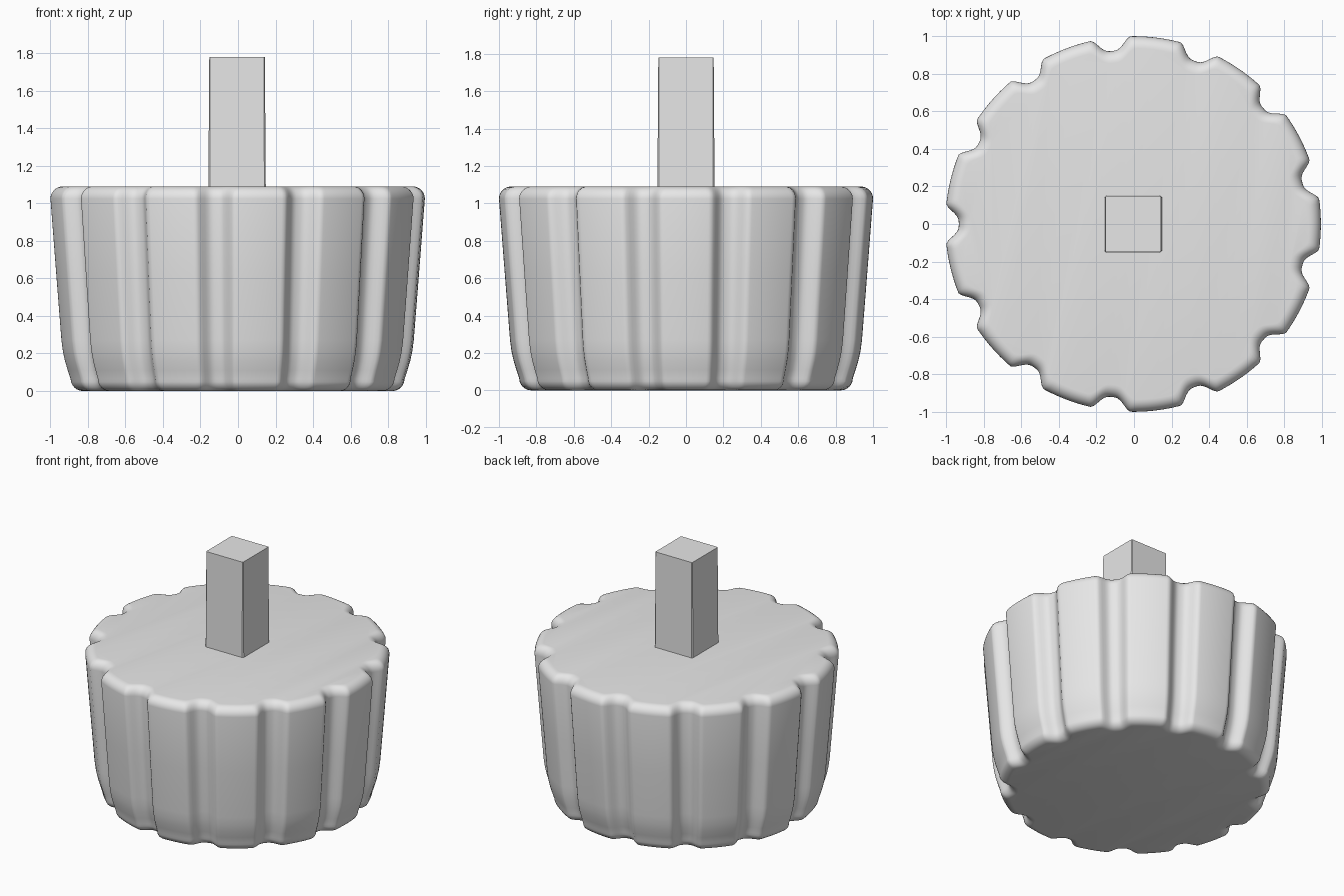
import bpy, bmesh
from math import pi, sin, cos, radians

cube = bpy.data.objects.get("Cube")
if cube:
    bpy.data.objects.remove(cube, do_unlink=True)

grey = bpy.data.materials.new("light_grey")
grey.use_nodes = True
grey.diffuse_color = (0.8, 0.8, 0.8, 1)
grey.node_tree.nodes["Principled BSDF"].inputs["Base Color"].default_value = (0.8, 0.8, 0.8, 1)

GROOVES = 13
STEPS = 32          # columns per groove
AXIS_X = -0.005
TOP = 1.09
FILLET = 0.065


def finish(bm, name):
    bmesh.ops.recalc_face_normals(bm, faces=bm.faces)
    mesh = bpy.data.meshes.new(name)
    bm.to_mesh(mesh)
    bm.free()
    mesh.materials.append(grey)
    obj = bpy.data.objects.new(name, mesh)
    bpy.context.collection.objects.link(obj)
    obj.location.x = AXIS_X
    bpy.ops.object.select_all(action="DESELECT")
    obj.select_set(True)
    bpy.context.view_layer.objects.active = obj
    bpy.ops.object.shade_smooth_by_angle(angle=radians(35))
    return obj


def loft(name, rings):
    """Bridge closed rings of points and cap both ends."""
    bm = bmesh.new()
    loops = [[bm.verts.new(p) for p in ring] for ring in rings]
    n = len(loops[0])
    for a, b in zip(loops, loops[1:]):
        for i in range(n):
            j = (i + 1) % n
            bm.faces.new((a[i], a[j], b[j], b[i]))
    bm.faces.new(loops[0][::-1])
    bm.faces.new(loops[-1])
    return finish(bm, name)


def grooved_ring(z, radius, inset):
    """Circle with rounded grooves, pulled inward by inset at the fillets."""
    n = GROOVES * STEPS
    half = 0.11 + 0.4 * inset
    ring = []
    for i in range(n):
        t = (i % STEPS) / STEPS
        s = min(t, 1 - t) * 2 * pi / GROOVES / half
        depth = 0.036 * (1 + cos(pi * s ** 1.5)) if s < 1 else 0
        r = radius * (1 - depth) - inset
        a = pi + 2 * pi * i / n
        ring.append((r * cos(a), r * sin(a), z))
    return ring


# Knob body: rounded base, tapered wall, rounded top rim
sections = []
for k in range(7):
    a = k / 6 * pi / 2
    sections.append((FILLET * (1 - sin(a)), 0.89, FILLET * (1 - cos(a))))
sections = sections[::-1]
sections = [(FILLET * (1 - cos(k / 6 * pi / 2)), 0.892, FILLET * (1 - sin(k / 6 * pi / 2))) for k in range(7)]
sections += [(0.11, 0.907, 0), (0.16, 0.922, 0), (0.21, 0.933, 0), (0.27, 0.941, 0), (0.6, 0.967, 0)]
for k in range(8):
    a = k / 7 * pi / 2
    sections.append((TOP - FILLET * (1 - sin(a)), 1.0, FILLET * (1 - cos(a))))
loft("knob_body", [grooved_ring(*s) for s in sections])


# Square shaft with a slight taper and finely chamfered corners
def square_ring(z, h, c):
    corners = []
    for sx, sy in ((1, 1), (-1, 1), (-1, -1), (1, -1)):
        pair = [(sx * h, sy * (h - c), z), (sx * (h - c), sy * h, z)]
        corners += pair if sx * sy > 0 else pair[::-1]
    return corners


loft("square_shaft", [square_ring(TOP - 0.02, 0.153, 0.008), square_ring(1.78, 0.148, 0.004)])
